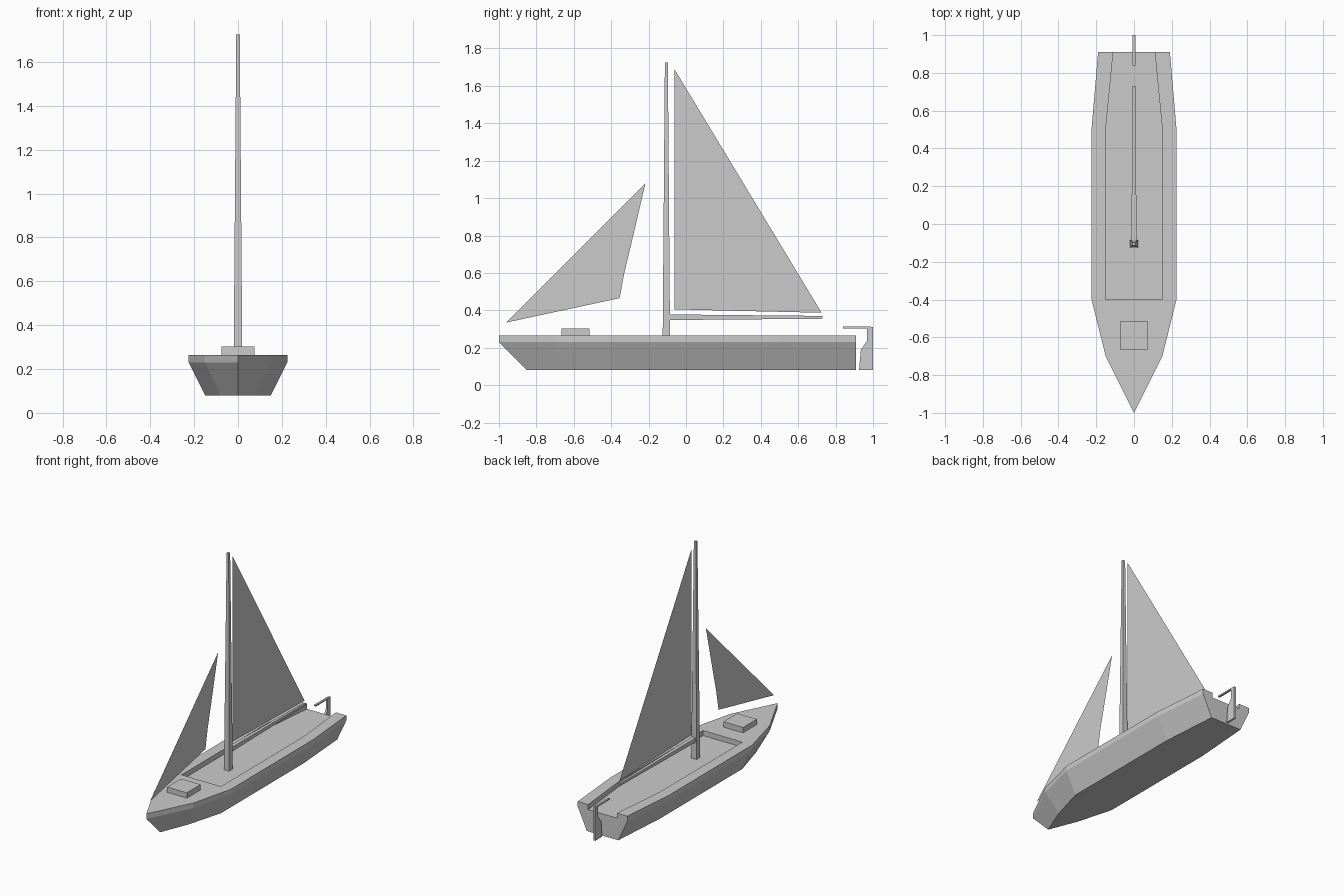
import bpy
import bmesh

cube = bpy.data.objects.get("Cube")
if cube:
    bpy.data.objects.remove(cube, do_unlink=True)

grey = bpy.data.materials.new("light_grey")
grey.use_nodes = True
COLOUR = (0.6, 0.6, 0.6, 1)
grey.diffuse_color = COLOUR
grey.node_tree.nodes["Principled BSDF"].inputs["Base Color"].default_value = COLOUR


def finish(name, bm):
    """Turn a bmesh into a flat shaded object."""
    bmesh.ops.recalc_face_normals(bm, faces=bm.faces)
    mesh = bpy.data.meshes.new(name)
    bm.to_mesh(mesh)
    bm.free()
    mesh.materials.append(grey)
    obj = bpy.data.objects.new(name, mesh)
    bpy.context.collection.objects.link(obj)
    return obj


def loft(name, rings):
    """Join closed rings of equal length and cap both ends."""
    bm = bmesh.new()
    loops = [[bm.verts.new(p) for p in ring] for ring in rings]
    for low, high in zip(loops, loops[1:]):
        for i in range(len(low)):
            j = (i + 1) % len(low)
            bm.faces.new((low[i], low[j], high[j], high[i]))
    bm.faces.new(loops[0])
    bm.faces.new(loops[-1])
    return finish(name, bm)


def mirrored(half, z):
    """Full outline at height z from a half outline running bow to stern."""
    other = [(-x, y) for x, y in reversed(half) if x > 0]
    return [(x, y, z) for x, y in half + other]


def rect(x, y0, y1, z):
    return [(-x, y0, z), (x, y0, z), (x, y1, z), (-x, y1, z)]


def side_plate(name, outline, half):
    """Extrude a side-on (y, z) outline across the centre line."""
    return loft(name, [[(x, y, z) for y, z in outline] for x in (-half, half)])


def sail(name, outline):
    bm = bmesh.new()
    bm.faces.new([bm.verts.new((0, y, z)) for y, z in outline])
    return finish(name, bm)


# Hull with slanted sides and an upright rim
DECK, RIM, KEEL, FLOOR = 0.265, 0.23, 0.08, 0.23
sheer = [(0, -1), (0.15, -0.7), (0.225, -0.4), (0.225, 0.5), (0.19, 0.91)]
bottom = [(0, -0.85), (0.08, -0.65), (0.15, -0.4), (0.15, 0.5), (0.12, 0.91)]
hull = loft("hull", [mirrored(bottom, KEEL), mirrored(sheer, RIM), mirrored(sheer, DECK)])

# Cockpit recess, open at the stern
well = [(0.15, -0.4), (0.15, 0.5), (0.106, 0.95)]
cutter = loft("cockpit_cutter", [mirrored(well, FLOOR), mirrored(well, DECK + 0.1)])
cutter.hide_render = True
cutter.hide_viewport = True
cut = hull.modifiers.new("cockpit", 'BOOLEAN')
cut.operation = 'DIFFERENCE'
cut.solver = 'EXACT'
cut.object = cutter

# Hatch, tapered mast and tapered boom
loft("hatch", [rect(0.075, -0.665, -0.515, z) for z in (DECK - 0.01, 0.302)])
loft("mast", [rect(0.02, -0.125, -0.085, FLOOR - 0.01), rect(0.008, -0.113, -0.097, 1.725)])
loft("boom", [[(-x, y, z0), (x, y, z0), (x, y, z1), (-x, y, z1)]
              for x, y, z0, z1 in ((0.014, -0.09, 0.348, 0.378), (0.007, 0.73, 0.355, 0.37))])

# Sails
sail("main_sail", [(-0.062, 1.69), (-0.062, 0.405), (0.725, 0.387)])
sail("jib", [(-0.217, 1.08), (-0.96, 0.335), (-0.355, 0.465), (-0.33, 0.6), (-0.275, 0.83)])

# Rudder and tiller
side_plate("rudder", [(0.925, 0.08), (1, 0.08), (1, 0.31), (0.967, 0.31),
                      (0.967, 0.235), (0.935, 0.19)], 0.007)
side_plate("tiller", [(0.84, 0.304), (0.99, 0.304), (0.99, 0.313), (0.84, 0.313)], 0.007)
